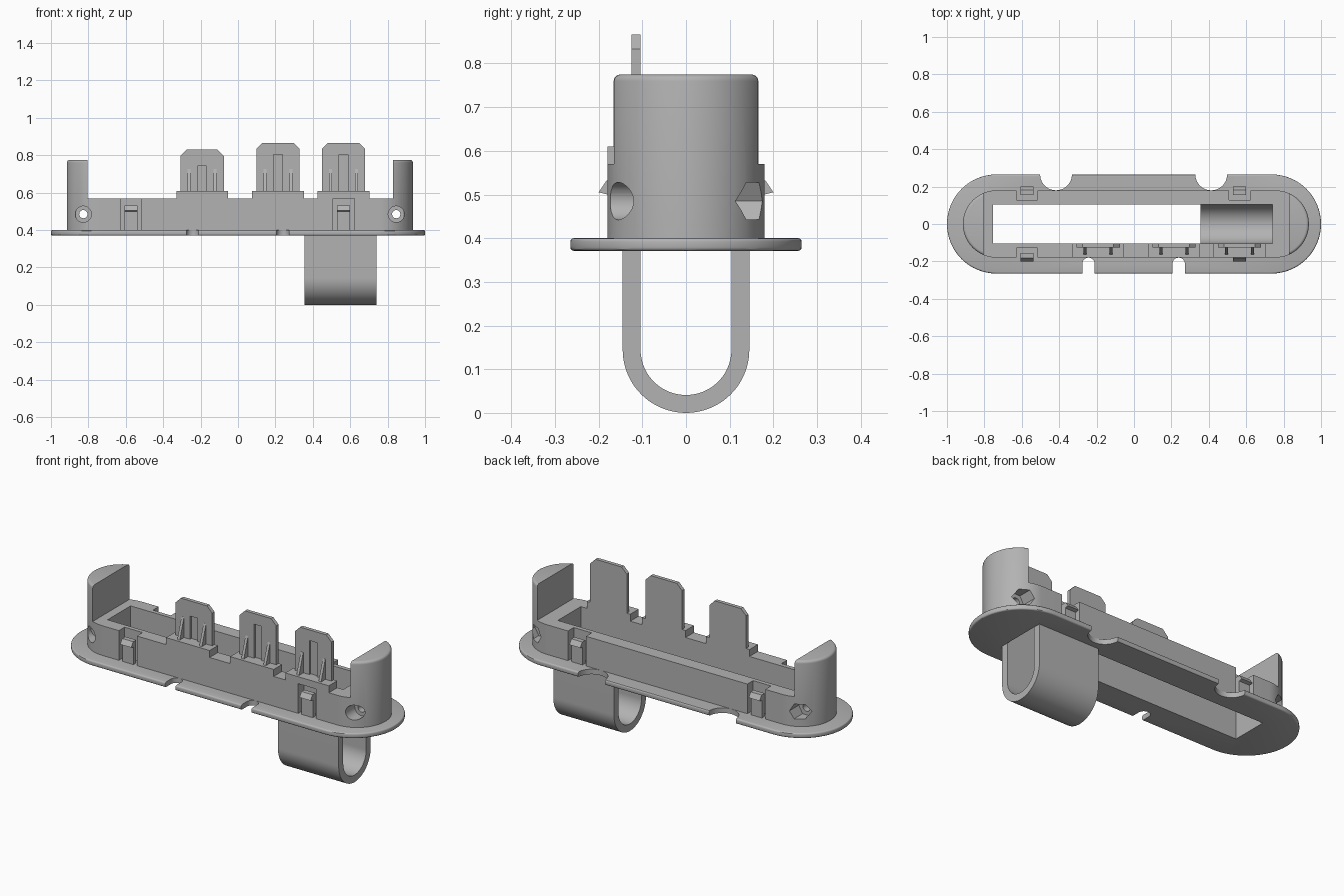
import bpy, bmesh, math
from mathutils import Matrix, Vector

if "Cube" in bpy.data.objects:
    bpy.data.objects.remove(bpy.data.objects["Cube"])

grey = bpy.data.materials.new("grey plastic")
grey.diffuse_color = (0.45, 0.45, 0.45, 1)
grey.use_nodes = True
grey.node_tree.nodes["Principled BSDF"].inputs["Base Color"].default_value = grey.diffuse_color


def prism(name, pts, lo, hi, axis="z"):
    """Extrude a 2D outline along an axis from lo to hi."""
    place = {"x": lambda a, b, c: (c, a, b),
             "y": lambda a, b, c: (a, c, b),
             "z": lambda a, b, c: (a, b, c)}[axis]
    bm = bmesh.new()
    base = bm.faces.new([bm.verts.new(place(a, b, lo)) for a, b in pts])
    out = bmesh.ops.extrude_face_region(bm, geom=[base])
    verts = [g for g in out["geom"] if isinstance(g, bmesh.types.BMVert)]
    bmesh.ops.translate(bm, verts=verts, vec=Vector(place(0, 0, hi - lo)))
    bmesh.ops.recalc_face_normals(bm, faces=bm.faces[:])
    me = bpy.data.meshes.new(name)
    bm.to_mesh(me)
    bm.free()
    me.materials.append(grey)
    ob = bpy.data.objects.new(name, me)
    bpy.context.collection.objects.link(ob)
    return ob


def box(name, x0, x1, y0, y1, z0, z1):
    return prism(name, [(x0, y0), (x1, y0), (x1, y1), (x0, y1)], z0, z1)


def arc(cx, cy, r, a0, a1, n):
    return [(cx + r * math.cos(math.radians(a0 + (a1 - a0) * i / n)),
             cy + r * math.sin(math.radians(a0 + (a1 - a0) * i / n)))
            for i in range(n + 1)]


def ring(cx, cy, r, n):
    return arc(cx, cy, r, 0, 360, n)[:-1]


def stadium(x0, x1, r):
    return arc(x1, 0, r, -90, 90, 32) + arc(x0, 0, r, 90, 270, 32)


def round_rims(ob, heights, width, segments):
    """Bevel the horizontal outline edges at the given heights."""
    bm = bmesh.new()
    bm.from_mesh(ob.data)
    edges = [e for e in bm.edges
             if any(all(abs(v.co.z - h) < 1e-4 for v in e.verts) for h in heights)]
    bmesh.ops.bevel(bm, geom=edges, offset=width, segments=segments,
                    profile=0.5, affect="EDGES")
    bm.to_mesh(ob.data)
    bm.free()


def cut(ob, cutters):
    """Subtract each cutter and remove it."""
    bpy.context.view_layer.objects.active = ob
    for c in cutters:
        c.hide_render = True
        m = ob.modifiers.new("cut", "BOOLEAN")
        m.operation, m.solver, m.object = "DIFFERENCE", "EXACT", c
        bpy.ops.object.modifier_apply(modifier=m.name)
        bpy.data.objects.remove(c)


def smooth(ob):
    bpy.ops.object.select_all(action="DESELECT")
    ob.select_set(True)
    bpy.context.view_layer.objects.active = ob
    bpy.ops.object.shade_smooth_by_angle(angle=math.radians(30))


def opening():
    return box("opening_cutter", -0.754, 0.74, -0.104, 0.104, 0.2, 0.9)


CLIPS = (-0.572, 0.565)

# Flange with finger notches
flange = prism("flange", stadium(-0.735, 0.735, 0.265), 0.371, 0.40)
round_rims(flange, (0.371, 0.40), 0.008, 3)
notches = [prism("notch", ring(x, 0.265, 0.085, 40), 0.3, 0.5) for x in (-0.417, 0.413)]
for x in (-0.243, 0.239):
    notches.append(prism("notch", arc(x, -0.213, 0.033, 0, 180, 16)
                         + [(x - 0.033, -0.4), (x + 0.033, -0.4)], 0.3, 0.5))
cut(flange, [opening()] + notches)
smooth(flange)

# Body frame with a solid post at each end
body = prism("body_frame", stadium(-0.735, 0.755, 0.18), 0.385, 0.775)
round_rims(body, (0.775,), 0.015, 4)
cutters = [box("saddle", -0.805, 0.828, -0.4, 0.4, 0.57, 0.95), opening()]
for x in CLIPS:
    for s in (-1, 1):
        a, b = sorted((s * 0.128, s * 0.3))
        cutters.append(box("clip_pocket", x - 0.057, x + 0.057, a, b, 0.40, 0.7))
# Screw holes: round counterbore in front, hexagonal nut pocket behind
for x in (-0.827, 0.846):
    cutters += [prism("screw_hole", ring(x, 0.485, 0.022, 24), -0.3, 0.3, "y"),
                prism("counterbore", ring(x, 0.485, 0.043, 32), -0.3, -0.09, "y"),
                prism("nut_pocket", ring(x, 0.485, 0.049, 6), 0.09, 0.3, "y")]
cut(body, cutters)
smooth(body)

# Snap clips
for x in CLIPS:
    for s, side in ((-1, "front"), (1, "back")):
        prof = [(0.155, 0.39), (0.18, 0.39), (0.18, 0.50), (0.20, 0.505),
                (0.182, 0.532), (0.155, 0.532)]
        prism(f"snap_clip_{side}", [(s * y, z) for y, z in prof],
              x - 0.035, x + 0.035, "x")

# Upright tabs on the front wall
for x, top, slot_top in ((-0.192, 0.83, 0.743), (0.214, 0.866, 0.805), (0.564, 0.866, 0.805)):
    box("tab_base", x - 0.138, x + 0.138, -0.18, -0.104, 0.57, 0.61)
    w, c = 0.116, 0.033
    tab = prism("tab", [(x - w, 0.60), (x + w, 0.60), (x + w, top - c), (x + w - c, top),
                        (x - w + c, top), (x - w, top - c)], -0.125, -0.104, "y")
    cut(tab, [box("tab_slot", x - 0.024, x + 0.024, -0.2, -0.113, 0.61, slot_top)])
    for s in (-1, 1):
        prism("tab_rib", [(-0.166, 0.605), (-0.12, 0.605), (-0.12, 0.727), (-0.126, 0.727)],
              x + s * 0.07 - 0.008, x + s * 0.07 + 0.008, "x")

# Hanging loop below the flange
loop = prism("hanging_loop",
             [(0.145, 0.385)] + arc(0, 0.145, 0.145, 0, -180, 40) + [(-0.145, 0.385)]
             + [(-0.104, 0.385)] + arc(0, 0.145, 0.104, -180, 0, 40) + [(0.104, 0.385)],
             0.355, 0.74, "x")
smooth(loop)
